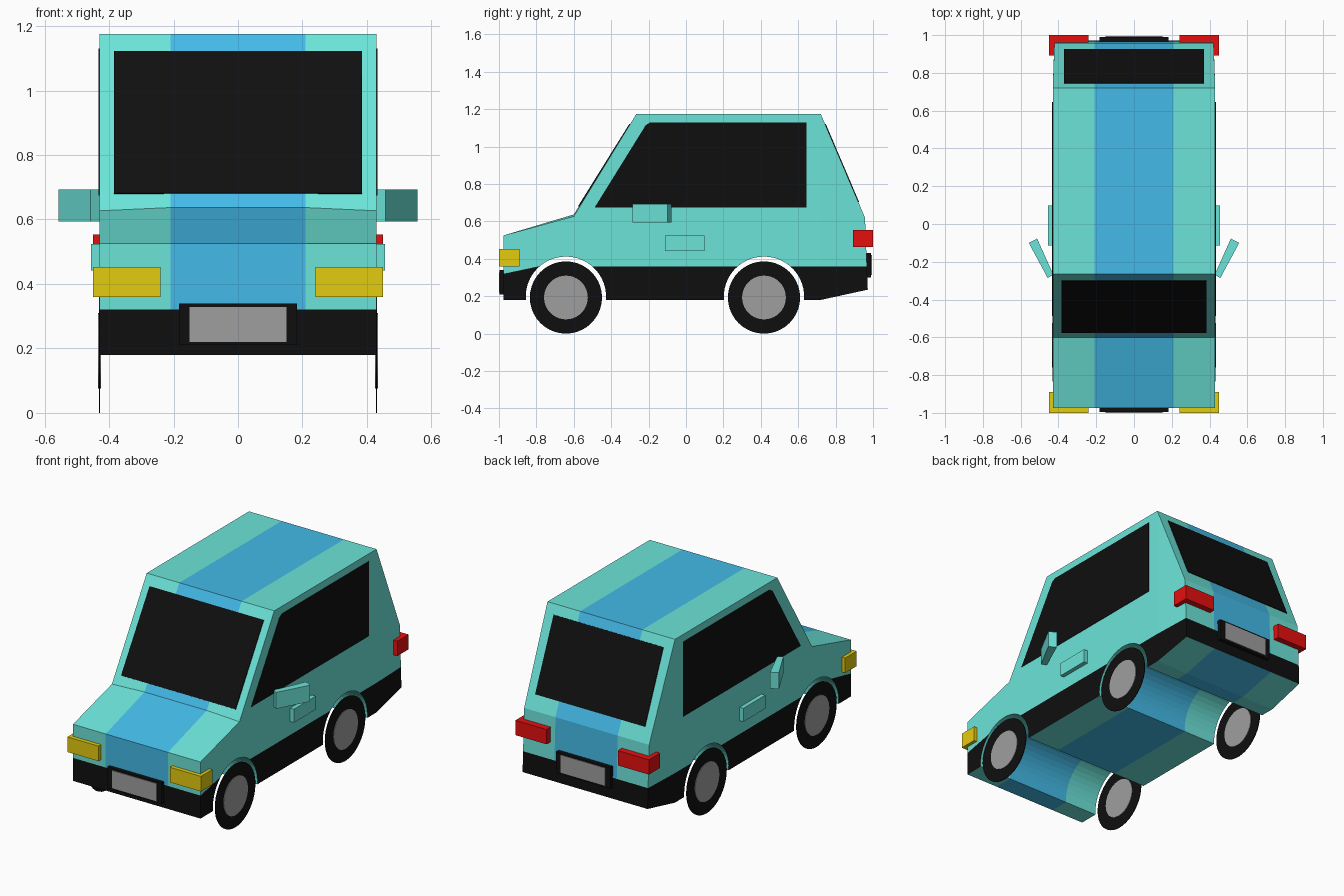
import bpy, bmesh, math
from mathutils import Vector

if "Cube" in bpy.data.objects:
    bpy.data.objects.remove(bpy.data.objects["Cube"])


def material(name, r, g, b):
    lin = [(c / 255 / 12.92) if c < 11 else ((c / 255 + 0.055) / 1.055) ** 2.4 for c in (r, g, b)]
    m = bpy.data.materials.new(name)
    m.diffuse_color = (*lin, 1)
    m.use_nodes = True
    m.node_tree.nodes["Principled BSDF"].inputs["Base Color"].default_value = m.diffuse_color
    return m


TEAL = material("teal paint", 108, 228, 217)
BLUE = material("blue stripe", 68, 187, 232)
BLACK = material("black", 15, 15, 15)
GREY = material("grey metal", 159, 159, 159)
YELLOW = material("yellow lamp", 228, 204, 16)
RED = material("red lamp", 230, 15, 15)


def finish(name, bm, mats, mirror=False):
    bmesh.ops.recalc_face_normals(bm, faces=bm.faces)
    me = bpy.data.meshes.new(name)
    bm.to_mesh(me)
    bm.free()
    for m in mats:
        me.materials.append(m)
    ob = bpy.data.objects.new(name, me)
    bpy.context.collection.objects.link(ob)
    if mirror:
        ob.modifiers.new("mirror", 'MIRROR')
    return ob


def prism(pts, vec):
    """Closed solid: polygon pts extruded along vec."""
    bm = bmesh.new()
    face = bm.faces.new([bm.verts.new(p) for p in pts])
    new = bmesh.ops.extrude_face_region(bm, geom=[face], use_keep_orig=True)["geom"]
    bmesh.ops.translate(bm, vec=vec, verts=[v for v in new if isinstance(v, bmesh.types.BMVert)])
    bmesh.ops.recalc_face_normals(bm, faces=bm.faces)
    return bm


def slab(name, pts, vec, mat, mirror=False):
    return finish(name, prism(pts, Vector(vec)), [mat], mirror)


def box(name, x, y, z, mat, mirror=False):
    pts = [(x[0], y[0], z[0]), (x[1], y[0], z[0]), (x[1], y[1], z[0]), (x[0], y[1], z[0])]
    return slab(name, pts, (0, 0, z[1] - z[0]), mat, mirror)


def arc(cy, cz, r, a0, a1, n):
    return [(cy + r * math.cos(a0 + (a1 - a0) * i / n), cz + r * math.sin(a0 + (a1 - a0) * i / n))
            for i in range(n + 1)]


W = 0.43                      # half width of the body
AXLES = {"front": -0.642, "rear": 0.417}
AXLE_Z, ARCH_R = 0.197, 0.215

# Body: side profile with two wheel arches, extruded across the width
dip = math.asin((AXLE_Z - 0.18) / ARCH_R)
profile = [(-0.975, 0.18), (-0.975, 0.525), (-0.6, 0.637), (-0.265, 1.175), (0.72, 1.175),
           (0.957, 0.62), (0.972, 0.235), (0.72, 0.18)]
for cy in (AXLES["rear"], AXLES["front"]):
    profile += arc(cy, AXLE_Z, ARCH_R, -dip, math.pi + dip, 24)
bm = prism([(-W, y, z) for y, z in profile], Vector((2 * W, 0, 0)))


def cut(co, no, keep=lambda f: True):
    faces = [f for f in bm.faces if keep(f)]
    geom = set(faces)
    for f in faces:
        geom.update(f.edges)
        geom.update(f.verts)
    bmesh.ops.bisect_plane(bm, geom=list(geom), dist=1e-4, plane_co=co, plane_no=no)


# Cuts for the skirt line, the tail and the centre stripe
cut((0, 0, 0.36), (0, 0, 1))
cut((0, -0.975, 0.32), (0, -0.04, 0.19),
    lambda f: f.calc_center_median().y < -0.78 and max(v.co.z for v in f.verts) < 0.361)
cut((0, 0.72, 0), (0, 1, 0))
for x in (-0.21, 0.21):
    cut((x, 0, 0), (1, 0, 0))

# Slight taper of the tail and crown of the bonnet
for v in bm.verts:
    if abs(v.co.x) > 0.42:
        if v.co.y > 0.9:
            v.co.x *= 0.98
        if abs(v.co.y + 0.6) < 0.01 and abs(v.co.z - 0.637) < 0.01:
            v.co.z -= 0.01


def skirt_top(y):
    return 0.36 if y > -0.785 else 0.32 + (y + 0.975) * 0.04 / 0.19


# Colours: black skirt on the outer walls, blue centre stripe, teal elsewhere
bm.normal_update()
for f in bm.faces:
    c, n = f.calc_center_median(), f.normal
    outer = abs(n.x) > 0.7 or (abs(n.y) > 0.7 and abs(c.y) > 0.94)
    if outer and all(v.co.z <= skirt_top(v.co.y) + 0.003 for v in f.verts):
        f.material_index = 2
    elif abs(c.x) < 0.2:
        f.material_index = 1
finish("body", bm, [TEAL, BLUE, BLACK])


# Windows as thin plates
def sloped_window(name, half, low, high, n):
    n = Vector((0, *n)).normalized()
    pts = [Vector((-half, *low)), Vector((half, *low)), Vector((half, *high)), Vector((-half, *high))]
    slab(name, [p - n * 0.003 for p in pts], n * 0.007, BLACK)


sloped_window("windscreen", 0.385, (-0.573, 0.68), (-0.299, 1.12), (-0.538, 0.335))
sloped_window("rear_window", 0.37, (0.9215, 0.703), (0.7435, 1.12), (0.555, 0.237))
side = [(-0.488, 0.675), (0.645, 0.675), (0.645, 1.13), (-0.19, 1.13), (-0.215, 1.115)]
slab("side_windows", [(W - 0.003, y, z) for y, z in side], (0.006, 0, 0), BLACK, True)

# Wheels: flat discs with grey hubs visible on both sides
for end, cy in AXLES.items():
    for part, r, t, mat in (("tyres", 0.193, 0.004, BLACK), ("hubs", 0.117, 0.01, GREY)):
        ring = arc(cy, AXLE_Z - 0.004, r, 0, 2 * math.pi, 40)[:-1]
        slab(f"{end}_{part}", [(W - t / 2, y, z) for y, z in ring], (t, 0, 0), mat, True)

# Lamps
box("headlamps", (0.24, 0.45), (-1.0, -0.89), (0.36, 0.452), YELLOW, True)
box("tail_lamps", (0.24, 0.45), (0.892, 1.0), (0.463, 0.553), RED, True)

# Registration plates with black holders
box("front_plate_holder", (-0.183, 0.183), (-0.996, -0.95), (0.21, 0.34), BLACK)
box("front_plate", (-0.15, 0.15), (-1.0, -0.99), (0.22, 0.328), GREY)
box("rear_plate_holder", (-0.183, 0.183), (0.94, 0.99), (0.3, 0.43), BLACK)
box("rear_plate", (-0.15, 0.15), (0.985, 0.994), (0.312, 0.42), GREY)

# Wing mirrors and door handles
wing = [(0.427, -0.268), (0.457, -0.286), (0.557, -0.1), (0.513, -0.077)]
slab("wing_mirrors", [(x, y, 0.593) for x, y in wing], (0, 0, 0.1), TEAL, True)
box("door_handles", (0.425, 0.456), (-0.113, 0.098), (0.442, 0.524), TEAL, True)
